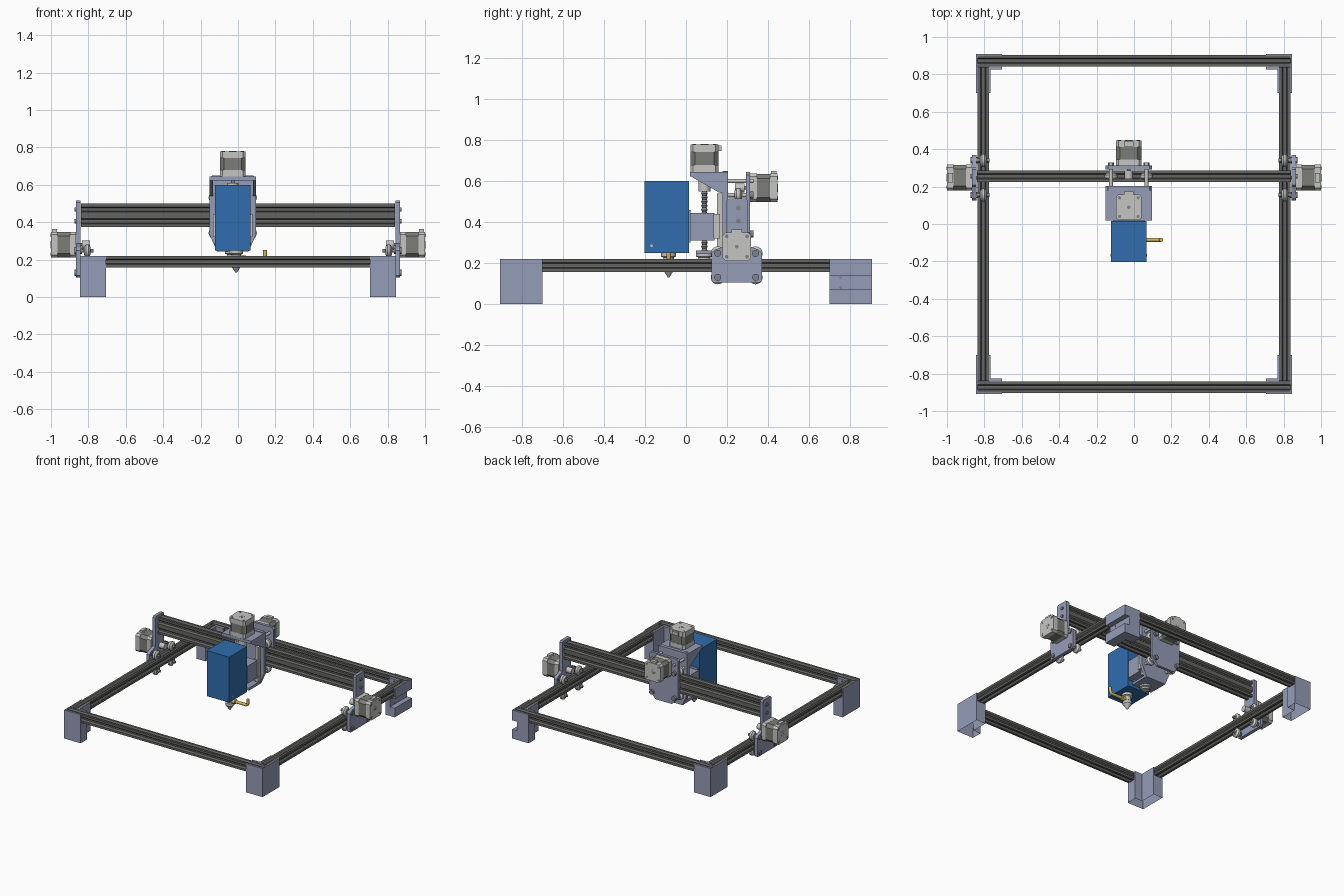
import bpy, bmesh, math

cube = bpy.data.objects.get("Cube")
if cube:
    bpy.data.objects.remove(cube, do_unlink=True)


def material(name, r, g, b):
    m = bpy.data.materials.new(name)
    m.use_nodes = True
    m.diffuse_color = (r, g, b, 1)
    m.node_tree.nodes["Principled BSDF"].inputs["Base Color"].default_value = (r, g, b, 1)
    return m


PRINT = material("printed_grey_blue", .30, .335, .47)
RAIL = material("rail_dark_grey", .13, .13, .125)
STEEL = material("light_steel", .56, .56, .54)
STATOR = material("stator_grey", .2, .2, .185)
BLUE = material("blue_housing", .03, .155, .43)
BRASS = material("brass", .68, .47, .1)
BOLT = material("bolt_grey", .22, .23, .25)


def place(axis, u, v, w):
    return {"x": (w, u, v), "y": (u, w, v), "z": (u, v, w)}[axis]


def finish(name, bm, mat, smooth=False):
    bmesh.ops.recalc_face_normals(bm, faces=bm.faces)
    me = bpy.data.meshes.new(name)
    bm.to_mesh(me)
    bm.free()
    me.materials.append(mat)
    if smooth:
        me.shade_smooth()
        me.set_sharp_from_angle(angle=math.radians(35))
    ob = bpy.data.objects.new(name, me)
    bpy.context.scene.collection.objects.link(ob)
    return ob


def prism(name, axis, pts, a, b, mat, hollow=0):
    """Extrude a profile along an axis; hollow sinks an inset into the lower end."""
    bm = bmesh.new()
    low, high = ([bm.verts.new(place(axis, u, v, w)) for u, v in pts] for w in (a, b))
    base = bm.faces.new(low)
    bm.faces.new(high)
    for i in range(len(pts)):
        j = (i + 1) % len(pts)
        bm.faces.new((low[i], low[j], high[j], high[i]))
    bmesh.ops.recalc_face_normals(bm, faces=bm.faces)
    if hollow:
        bmesh.ops.inset_region(bm, faces=[base], thickness=.01, use_even_offset=True)
        for v in base.verts:
            v.co.z += hollow
    return finish(name, bm, mat)


def box(name, x, y, z, mat):
    return prism(name, "z", [(x[0], y[0]), (x[1], y[0]), (x[1], y[1]), (x[0], y[1])], *z, mat)


def lathe(name, axis, u, v, profile, mat, n=24):
    """Spin (radius, height) pairs around an axis through u, v."""
    bm = bmesh.new()
    rings = [[bm.verts.new(place(axis, u + r * math.cos(math.tau * k / n),
                                 v + r * math.sin(math.tau * k / n), w))
              for k in range(n)] for r, w in profile]
    for p, q in zip(rings, rings[1:]):
        for k in range(n):
            m = (k + 1) % n
            bm.faces.new((p[k], p[m], q[m], q[k]))
    bm.faces.new(rings[0])
    bm.faces.new(rings[-1])
    return finish(name, bm, mat, True)


def cyl(name, axis, u, v, r, a, b, mat, n=20):
    return lathe(name, axis, u, v, [(r, a), (r, b)], mat, n)


def rail(name, axis, u, v, a, b):
    """Slotted aluminium extrusion."""
    h = .031
    side = [(-h, h), (-.0145, h), (-.0095, h - .0055), (-.017, h - .0055), (-.009, .0125),
            (.009, .0125), (.017, h - .0055), (.0095, h - .0055), (.0145, h)]
    pts = []
    for _ in range(4):
        pts += side
        side = [(q, -p) for p, q in side]
    return prism(name, axis, [(u + p, v + q) for p, q in pts], a, b, RAIL)


def octagon(u, v, h, c):
    return [(u + p, v + q) for p, q in ((-h, c - h), (c - h, -h), (h - c, -h), (h, c - h),
                                        (h, h - c), (h - c, h), (c - h, h), (-h, h - c))]


def motor(name, axis, u, v, w, s):
    """Stepper motor standing on its mounting face at w and reaching towards s."""
    prism(name + "_front_cap", axis, octagon(u, v, .069, .014), w, w + s * .033, STEEL)
    prism(name + "_stator", axis, octagon(u, v, .068, .022), w + s * .033, w + s * .098, STATOR)
    prism(name + "_rear_cap", axis, octagon(u, v, .069, .014), w + s * .098, w + s * .134, STEEL)
    prism(name + "_connector", axis,
          [(u - .025, v + .06), (u + .025, v + .06), (u + .025, v + .083), (u - .025, v + .083)],
          w + s * .102, w + s * .128, STEEL)
    cyl(name + "_shaft", axis, u, v, .009, w - s * .07, w + s * .136, BOLT)
    cyl(name + "_bearing", axis, u, v, .02, w + s * .13, w + s * .1355, STEEL)
    for p in (-.05, .05):
        for q in (-.05, .05):
            cyl(name + "_screw", axis, u + p, v + q, .009, w + s * .13, w + s * .136, BOLT, 12)


def wheel(name, axis, u, v, w):
    """V-grooved roller with a bolt through it."""
    lathe(name, axis, u, v, [(.02, w - .018), (.034, w - .008), (.034, w + .008), (.02, w + .018)],
          STEEL)
    cyl(name + "_bolt", axis, u, v, .01, w - .034, w + .034, BOLT, 12)


# Base frame
for s, n in ((-1, "front"), (1, "rear")):
    rail(n + "_rail", "x", s * .872, .188, -.84, .84)
for s, n in ((-1, "right"), (1, "left")):
    rail(n + "_rail", "y", s * .806, .188, -.84, .84)


# Corner feet: hollow L-shaped legs with thin walls around the rails
def foot_outline(sx, sy, outer=.845):
    return [(sx * x, sy * y) for x, y in ((outer, .908), (.705, .908), (.705, .827),
                                          (.767, .827), (.767, .7), (outer, .7))]


for sx in (-1, 1):
    for sy in (-1, 1):
        if sx == sy == 1:
            # closed electronics foot with a recess in its outer side
            for a, b, o in ((0, .07, .845), (.07, .14, .805), (.14, .156, .845)):
                prism("electronics_foot", "z", foot_outline(1, 1, o), a, b, PRINT)
        else:
            prism("foot", "z", foot_outline(sx, sy), 0, .156, PRINT, .14)
        for x, y in (((.838, .845), (.7, .908)), ((.767, .775), (.7, .835)),
                     ((.705, .845), (.902, .908)), ((.705, .775), (.827, .841))):
            box("foot_wall", sorted(sx * i for i in x), sorted(sy * i for i in y),
                (.15, .22), PRINT)
for z in (.08, .128):
    cyl("electronics_hole", "x", .755, z, .007, .8, .807, BOLT, 12)

# Gantry beam, two stacked extrusions
for z in (.406, .468):
    rail("gantry_beam", "x", .255, z, -.84, .84)

# Gantry end plates with rollers and drive motors
end_plate = [(.135, .105), (.36, .105), (.37, .115), (.37, .25), (.355, .265), (.302, .285),
             (.302, .505), (.292, .515), (.208, .515), (.198, .505), (.198, .285), (.14, .265),
             (.125, .25), (.125, .115)]
for s, n in ((-1, "right"), (1, "left")):
    prism(n + "_end_plate", "x", end_plate, s * .841, s * .866, PRINT)
    motor(n + "_drive_motor", "x", .248, .28, s * .866, s)
    cyl(n + "_pulley", "x", .248, .28, .022, s * .79, s * .835, STEEL)
    for y in (.155, .34):
        for z in (.247, .13):
            wheel(n + "_roller", "x", y, z, s * .806)
            cyl(n + "_roller_bolt_head", "x", y, z, .017, s * .835, s * .874, BOLT, 12)
    for z in (.406, .468):
        cyl(n + "_beam_bolt", "x", .255, z, .012, s * .86, s * .873, BOLT, 12)

# Cross carriage: plates either side of the beam
CX = -.028


def plate(w, low, top, cut, waist):
    half = [(waist, low), (w, low + cut), (w, top - .015), (w - .015, top)]
    return [(CX + x, z) for x, z in half] + [(CX - x, z) for x, z in reversed(half)]


prism("carriage_rear_plate", "y", plate(.125, .29, .645, .06, .07), .292, .313, PRINT)
prism("carriage_front_plate", "y", plate(.125, .245, .65, .09, .085), .178, .204, PRINT)
motor("cross_motor", "y", CX, .567, .313, 1)
cyl("cross_pulley", "y", CX, .567, .022, .24, .285, STEEL)
for x in (CX - .095, CX + .095):
    for z in (.532, .342):
        wheel("carriage_roller", "y", x, z, .255)
        cyl("carriage_spacer", "y", x, z, .011, .2, .295, STEEL, 12)
        cyl("carriage_bolt_head", "y", x, z, .017, .31, .33, BOLT, 12)
    cyl("carriage_top_spacer", "y", x, .6, .01, .2, .33, STEEL, 12)

# Lift bracket with gussets and motor
box("lift_top_plate", (CX - .125, CX + .125), (.02, .204), (.622, .645), PRINT)
gusset = [(.02, .625), (.16, .545), (.204, .535), (.204, .64), (.02, .64)]
for s in (-1, 1):
    prism("lift_gusset", "x", gusset, CX + s * .107, CX + s * .125, PRINT)
    box("lift_guide", (CX + s * .08 - .014, CX + s * .08 + .014), (.152, .18), (.27, .54), STEEL)
    box("lift_guide_runner", (CX + s * .08 - .025, CX + s * .08 + .025), (.135, .165),
        (.32, .44), STEEL)
motor("lift_motor", "z", CX, .09, .645, 1)
cyl("lift_coupler", "z", CX, .09, .03, .55, .61, STEEL)
thread = [(.016 if i % 2 else .011, .23 + i * .01) for i in range(35)]
lathe("lead_screw", "z", CX, .09, thread, BOLT, 16)
box("lift_bottom_shelf", (CX - .085, CX + .085), (.05, .204), (.243, .262), PRINT)
lathe("lead_screw_bearing", "z", CX, .09,
      [(.042, .245), (.042, .232), (.03, .228), (.03, .215)], STEEL)

# Tool housing and its holder block
box("holder_block", (CX - .095, CX + .095), (.02, .14), (.31, .445), PRINT)
box("holder_back_plate", (CX - .085, CX + .085), (.01, .022), (.3, .46), PRINT)
box("tool_housing", (-.124, .067), (-.203, .015), (.25, .6), BLUE)
for s, x in ((-1, -.124), (1, .067)):
    cyl("housing_screw", "x", -.168, .284, .007, x - .002, x + .002, STEEL, 12)

# Nozzle with brass air pipe
lathe("nozzle", "z", -.01, -.085, [(.036, .25), (.036, .232), (.026, .226), (.026, .195),
                                 (.032, .19), (.032, .17), (.02, .155), (.004, .13)], STEEL)
cu = bpy.data.curves.new("air_pipe", "CURVE")
cu.dimensions = "3D"
cu.bevel_depth = .011
cu.use_fill_caps = True
path = [(-.01, .205), (.128, .205), (.138, .208), (.143, .217), (.145, .228), (.145, .252)]
sp = cu.splines.new("POLY")
sp.points.add(len(path) - 1)
for p, (x, z) in zip(sp.points, path):
    p.co = (x, -.085, z, 1)
cu.materials.append(BRASS)
bpy.context.scene.collection.objects.link(bpy.data.objects.new("air_pipe", cu))
lathe("air_fitting", "x", -.085, .205, [(.018, .014), (.018, .04), (.013, .045)], BRASS, 12)
